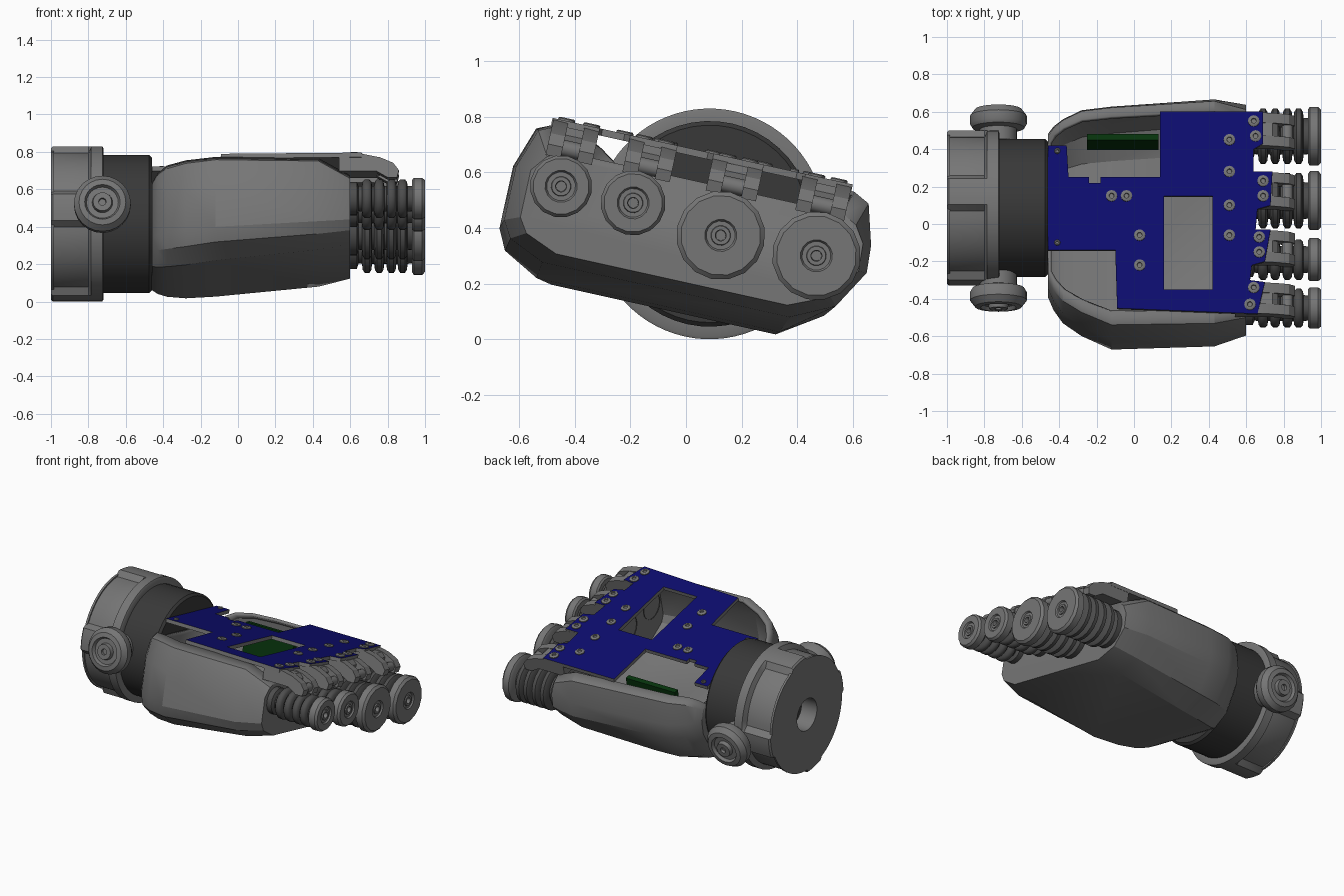
import bpy, bmesh, math
from mathutils import Matrix, Vector
from mathutils.geometry import tessellate_polygon

if "Cube" in bpy.data.objects:
    bpy.data.objects.remove(bpy.data.objects["Cube"])

# The whole hand is rolled about its long axis: parts are built in (x, u, w)
TILT = Matrix.Translation((0, 0.085, 0.415)) @ Matrix.Rotation(math.radians(-12.5), 4, 'X')


def material(name, rgb):
    m = bpy.data.materials.new(name)
    m.diffuse_color = (*rgb, 1)
    m.use_nodes = True
    m.node_tree.nodes["Principled BSDF"].inputs["Base Color"].default_value = m.diffuse_color
    return m


GREY = material("mid_grey", (0.18, 0.18, 0.18))
DARK = material("charcoal", (0.04, 0.04, 0.04))
RUBBER = material("rubber_grey", (0.075, 0.075, 0.075))
BLUE = material("deep_blue", (0.004, 0.004, 0.16))
GREEN = material("dark_green", (0.002, 0.035, 0.004))


def finish(bm, name, mats, angle=30, top_mat=False):
    bmesh.ops.remove_doubles(bm, verts=bm.verts, dist=1e-5)
    bmesh.ops.recalc_face_normals(bm, faces=bm.faces)
    bm.normal_update()
    if top_mat:
        for f in bm.faces:
            f.material_index = 1 if f.normal.z > 0.9 else 0
    bm.transform(TILT)
    me = bpy.data.meshes.new(name)
    bm.to_mesh(me)
    bm.free()
    for m in mats:
        me.materials.append(m)
    ob = bpy.data.objects.new(name, me)
    bpy.context.collection.objects.link(ob)
    bpy.ops.object.select_all(action='DESELECT')
    ob.select_set(True)
    bpy.context.view_layer.objects.active = ob
    bpy.ops.object.shade_smooth_by_angle(angle=math.radians(angle))
    return ob


def loft(name, rings, mat, closed=True, caps=(), angle=30):
    bm = bmesh.new()
    vs = [[bm.verts.new(p) for p in r] for r in rings]
    n = len(rings[0])
    for a, b in zip(vs, vs[1:]):
        for i in range(n if closed else n - 1):
            j = (i + 1) % n
            bm.faces.new((a[i], a[j], b[j], b[i]))
    for c in caps:
        bm.faces.new(vs[c])
    return finish(bm, name, [mat], angle)


def lathe(name, profile, mat, origin=(0, 0, 0), axis='x', segs=24, angle=35):
    """profile: (distance along axis, radius)"""
    rings = []
    for t, r in profile:
        ring = []
        for i in range(segs):
            a = 2 * math.pi * i / segs
            c, s = r * math.cos(a), r * math.sin(a)
            p = {'x': (t, c, s), 'u': (c, t, s), 'w': (c, s, t)}[axis]
            ring.append(Vector(p) + Vector(origin))
        rings.append(ring)
    return loft(name, rings, mat, angle=angle)


def prism(name, loops, lo, hi, mats, axis='w', top_mat=False):
    """Extrude an outline (with holes) along w, or a side profile along u."""
    bm = bmesh.new()
    place = (lambda p, t: (p[0], p[1], t)) if axis == 'w' else (lambda p, t: (p[0], t, p[1]))
    flat = [p for l in loops for p in l]
    a = [bm.verts.new(place(p, lo)) for p in flat]
    b = [bm.verts.new(place(p, hi)) for p in flat]
    for tri in tessellate_polygon([[Vector((*p, 0)) for p in l] for l in loops]):
        for v in (a, b):
            bm.faces.new([v[i] for i in tri])
    k = 0
    for l in loops:
        n = len(l)
        for i in range(n):
            p, q = k + i, k + (i + 1) % n
            bm.faces.new((a[p], a[q], b[q], b[p]))
        k += n
    return finish(bm, name, mats, 20, top_mat)


def on_plate(pts):
    # world (x, y) seen from above -> local (x, u) on the plate plane
    return [(x, (y - 0.139) / 0.976) for x, y in pts]


# Palm shell: open-topped loft (x, left, right, bottom, rim height)
rings = []
for x, L, R, B, T in [(-.46, -.45, .40, -.31, .14), (-.43, -.52, .44, -.325, .18),
                      (-.38, -.59, .48, -.335, .21), (-.28, -.66, .53, -.337, .225),
                      (-.12, -.735, .55, -.325, .23), (.43, -.725, .59, -.265, .225),
                      (.60, -.67, .56, -.225, .14)]:
    sec = [(L * .84, T), (L * .93, T - .03), (L, .05), (L, B * .55), (L * .95, B * .78),
           (L * .77, B), (R * .6, B), (R * .86, B * .72), (R, -.05), (R * .99, .05),
           (R * .92, T - .03), (R * .82, T)]
    rings.append([(x, u, w) for u, w in sec])
shell = loft("palm_shell", rings, GREY, closed=False, caps=(0, -1), angle=25)
sol = shell.modifiers.new("thickness", 'SOLIDIFY')
sol.thickness = 0.02

# Top plate: grey edges, blue upper face, rectangular window
outline = [(-.46, .42), (-.36, .42), (-.35, .25), (-.24, .25), (-.24, .22), (-.18, .22),
           (-.18, .25), (.14, .25), (.14, .60), (.69, .60), (.69, .43), (.64, .40),
           (.64, .28), (.74, .28), (.73, .10), (.66, .08), (.65, -.03), (.73, -.03),
           (.70, -.20), (.63, -.22), (.62, -.30), (.70, -.31), (.66, -.48), (-.09, -.45),
           (-.10, -.14), (-.46, -.14)]
window = [(.16, .15), (.42, .15), (.42, -.35), (.16, -.35)]
prism("top_plate", [on_plate(outline), on_plate(window)], .225, .25, [GREY, BLUE], top_mat=True)

# Plate bolts
bolts = [(.51, .45), (.51, .28), (.51, .10), (.51, -.06), (.03, -.06), (.03, -.22),
         (-.12, .15), (-.04, .15), (.64, .55), (.65, .47), (.69, .23), (.69, .15),
         (.67, -.07), (.67, -.15), (.64, -.34), (.62, -.43)]
small = [(-.41, .39), (-.41, -.10)]
for pts, r in ((bolts, .031), (small, .016)):
    for x, u in on_plate(pts):
        lathe("plate_bolt", [(.24, r), (.256, r), (.260, r * .8), (.260, r * .45),
                             (.252, r * .4), (.252, 0)], GREY, (x, u, 0), 'w', 12)

# Circuit board standing inside the palm
prism("circuit_board", [[(-.25, .33), (.13, .33), (.13, .365), (-.25, .365)]], -.05, .19, [GREEN])

# Finger stubs: bellows, end cap and knuckle bracket (u, w, radius, bracket u range)
for fu, fw, r, k0, k1 in [(-.551, .016, .112, -.63, -.46), (-.285, .014, .117, -.347, -.173),
                          (.048, -.032, .16, -.04, .145), (.40, -.029, .16, .29, .47)]:
    prof = [(.58, r * .8), (.635, r * .8), (.645, r * .6)]
    for c in (.69, .755, .82, .88):
        prof += [(c - .027, r * .62), (c - .023, r * .82), (c - .012, r * .93), (c + .012, r * .93),
                 (c + .023, r * .82), (c + .027, r * .62)]
    prof += [(.935, r * .6)]
    lathe("finger_bellows", prof, RUBBER, (0, fu, fw), segs=20, angle=50)
    lathe("finger_cap", [(.93, 0), (.93, r * .9), (.94, r), (.985, r), (1.0, r * .9), (1.0, .058),
                         (.99, .052), (.99, .036), (.997, .034), (.997, .02), (.94, .018), (.94, 0)],
          GREY, (0, fu, fw), segs=16)
    prism("knuckle_block", [[(.54, .228), (.74, .228), (.77, .20), (.76, .15), (.54, .15)]],
          k0, k1, [GREY], 'u')
    lug = [(.66, .245), (.76, .225), (.83, .195), (.86, .155), (.85, .115), (.80, .115), (.74, .15),
           (.66, .17)]
    for a in (k0, k1 - .055):
        prism("knuckle_lug", [lug], a, a + .055, [GREY], 'u')
    lathe("knuckle_pin", [(k0, 0), (k0, .03), (k1, .03), (k1, 0)], GREY, (.82, 0, .152), 'u', 12)

# Wrist drum
lathe("wrist_drum", [(-.74, 0), (-.74, .37), (-.475, .37), (-.46, .355), (-.46, 0)], DARK, segs=48)

# Wrist cuff: full band in front, four ribs with sunk panels behind, hole in the back
N = 72


def cuff_ring(x, r_rib, r_panel):
    ring = []
    for i in range(N):
        a = 360 * i / N
        off = min(a % 90, 90 - a % 90)
        r = r_rib if off <= 10 else r_panel
        ring.append((x, r * math.cos(math.radians(a)), r * math.sin(math.radians(a))))
    return ring


loft("wrist_cuff", [cuff_ring(x, a, b) for x, a, b in [
    (-.88, .11, .11), (-1, .11, .11), (-1, .405, .375), (-.99, .415, .38), (-.80, .415, .38),
    (-.785, .415, .415), (-.725, .415, .415), (-.72, .405, .405), (-.72, .36, .36)]], GREY)
lathe("cuff_rear_rim", [(-1, .37), (-1, .39), (-.985, .39), (-.985, .37)], GREY, segs=48)

# Side knobs on both ends of the wrist pivot
for s in (-1, 1):
    prof = [(.36, .10), (.43, .10), (.44, .14), (.46, .152), (.505, .152), (.54, .125), (.545, .095),
            (.525, .085), (.525, .055), (.552, .05), (.552, .02), (.535, .018), (.535, 0)]
    lathe("wrist_knob", [(s * t, r) for t, r in prof], GREY, (-.725, 0, 0), 'u', 24)
